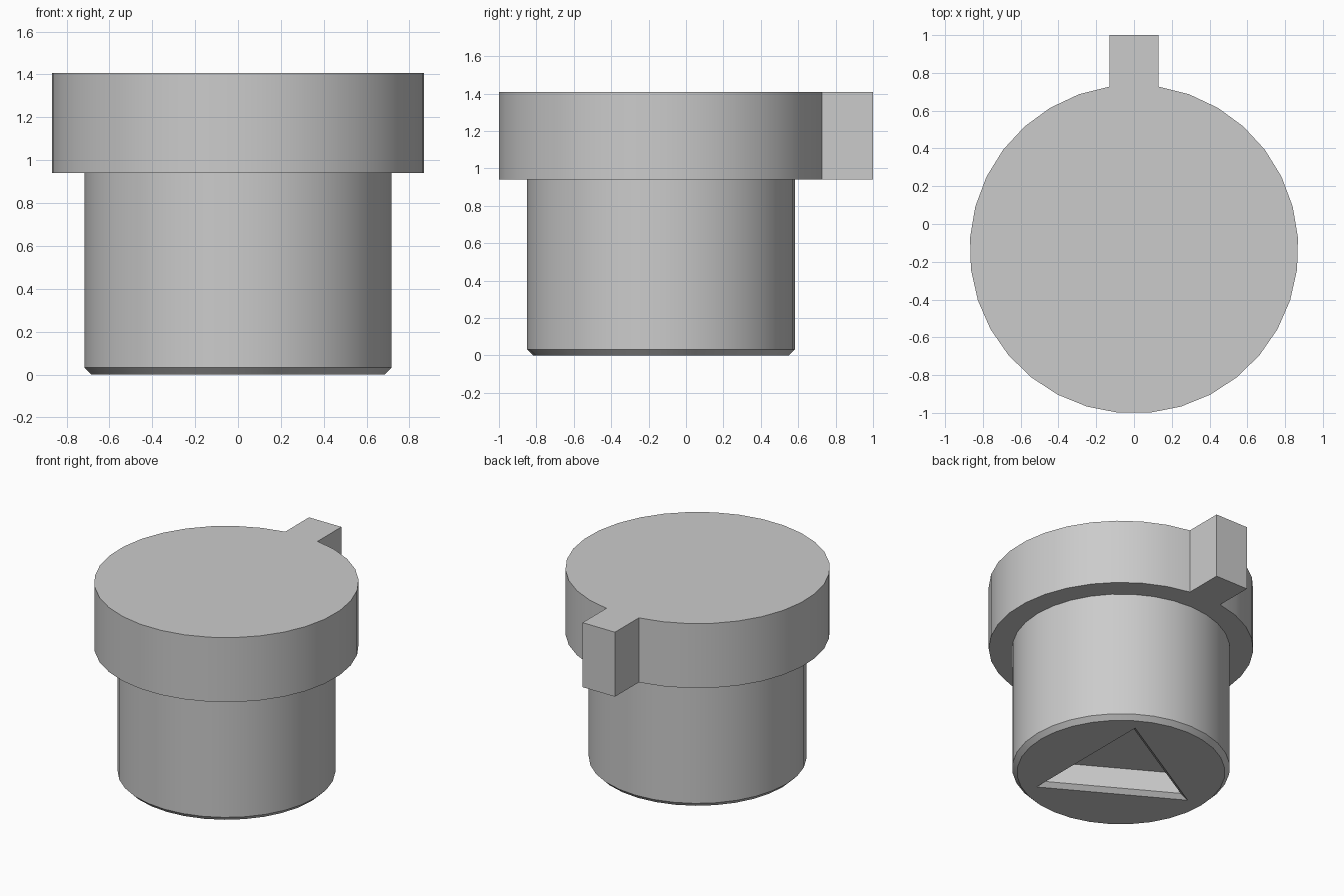
import bpy, bmesh
from math import sin, cos, asin, pi, radians
from mathutils import Vector

if "Cube" in bpy.data.objects:
    bpy.data.objects.remove(bpy.data.objects["Cube"])

CENTRE_Y = -0.133
HEAD_Z, TOP_Z = 0.94, 1.408
HEAD_R, BODY_R = 0.87, 0.716
TAB_HALF = 0.13
CHAMFER = 0.032

grey = bpy.data.materials.new("light grey")
grey.use_nodes = True
colour = (0.6, 0.6, 0.6, 1)
grey.diffuse_color = colour
grey.node_tree.nodes["Principled BSDF"].inputs["Base Color"].default_value = colour


def circle(radius, sides, start=0.0, sweep=2 * pi, count=None, x=0.0):
    """Points around the plug axis, anticlockwise."""
    return [(x + radius * cos(start + sweep * i / sides),
             CENTRE_Y + radius * sin(start + sweep * i / sides))
            for i in range(count or sides)]


def loft(name, layers):
    """Closed solid through (height, outline) layers."""
    bm = bmesh.new()
    rings = [[bm.verts.new((x, y, z)) for x, y in outline] for z, outline in layers]
    bm.faces.new(rings[0][::-1])
    bm.faces.new(rings[-1])
    for low, high in zip(rings, rings[1:]):
        n = len(low)
        for i in range(n):
            j = (i + 1) % n
            bm.faces.new((low[i], low[j], high[j], high[i]))
    bmesh.ops.recalc_face_normals(bm, faces=bm.faces)
    mesh = bpy.data.meshes.new(name)
    bm.to_mesh(mesh)
    bm.free()
    mesh.materials.append(grey)
    obj = bpy.data.objects.new(name, mesh)
    bpy.context.collection.objects.link(obj)
    return obj


def activate(obj):
    bpy.ops.object.select_all(action='DESELECT')
    obj.select_set(True)
    bpy.context.view_layer.objects.active = obj


# Head: round disc running into a square key tab at the back
gap = asin(TAB_HALF / HEAD_R)
arc = circle(HEAD_R, 31, pi / 2 + gap, 2 * pi - 2 * gap, 32)
outline = arc + [(TAB_HALF, 1.0), (-TAB_HALF, 1.0)]
head = loft("head_with_tab", [(HEAD_Z, outline), (TOP_Z, outline)])

# Body: cylinder with a chamfered lower rim
wide = circle(BODY_R, 32)
body = loft("body", [(0, circle(BODY_R - CHAMFER, 32)), (CHAMFER, wide), (HEAD_Z, wide)])

# Socket: triangular recess with a bevelled mouth, cut into the underside
mouth_r, lip, depth, eps = 0.583, 0.03, 0.18, 0.02


def triangle(inset):
    return circle(mouth_r - 2 * inset, 3, pi, x=0.01)


cutter = loft("socket_cutter", [(-eps, triangle(-eps)), (lip, triangle(lip)),
                                (depth, triangle(lip))])
cutter.hide_render = True
cut = body.modifiers.new("socket", 'BOOLEAN')
cut.operation = 'DIFFERENCE'
cut.solver = 'EXACT'
cut.object = cutter
activate(body)
bpy.ops.object.modifier_apply(modifier=cut.name)
bpy.data.objects.remove(cutter)

# Smooth round walls, crisp rims
for part in (head, body):
    activate(part)
    bpy.ops.object.shade_smooth_by_angle(angle=radians(30))
